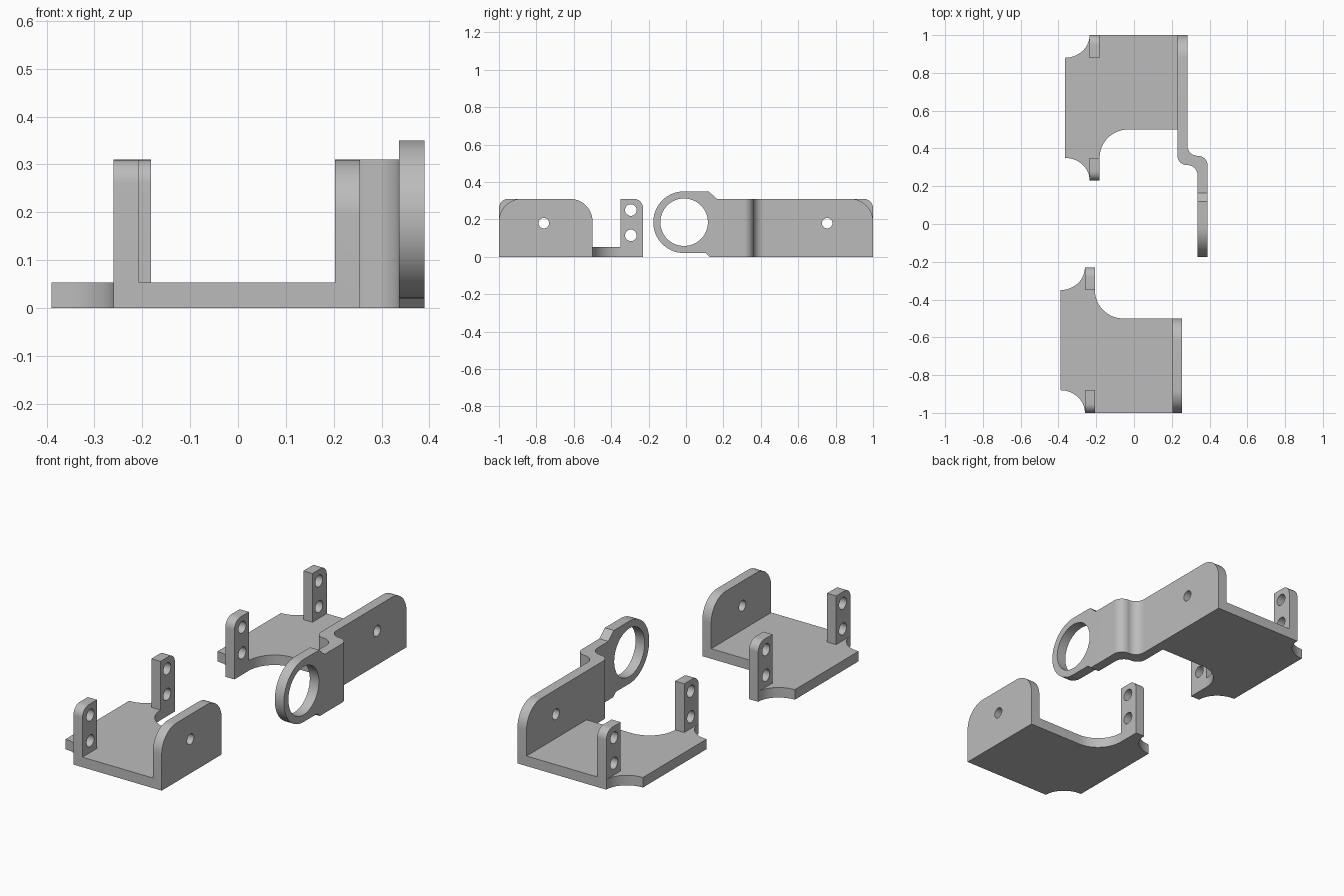
import bpy, bmesh
from math import cos, sin, radians

if "Cube" in bpy.data.objects:
    bpy.data.objects.remove(bpy.data.objects["Cube"])

steel = bpy.data.materials.new("plain grey")
steel.diffuse_color = (0.5, 0.5, 0.5, 1)
steel.use_nodes = True
steel.node_tree.nodes["Principled BSDF"].inputs["Base Color"].default_value = steel.diffuse_color

H, PLATE, T = 0.31, 0.053, 0.053   # wall height, plate and sheet thickness


def arc(cx, cy, rx, ry, a0, a1, n=14):
    """Points along an elliptical arc, angles in degrees."""
    angles = [radians(a0 + (a1 - a0) * i / n) for i in range(n + 1)]
    return [(cx + rx * cos(a), cy + ry * sin(a)) for a in angles]


def prism(name, pts, axis, lo, hi):
    """Extrude an outline along z (pts are x,y) or along x (pts are y,z)."""
    bm = bmesh.new()
    place = (lambda p, d: (p[0], p[1], d)) if axis == "z" else (lambda p, d: (d, p[0], p[1]))
    low = [bm.verts.new(place(p, lo)) for p in pts]
    high = [bm.verts.new(place(p, hi)) for p in pts]
    bm.faces.new(low)
    bm.faces.new(high)
    for i in range(len(pts)):
        j = (i + 1) % len(pts)
        bm.faces.new((low[i], low[j], high[j], high[i]))
    bmesh.ops.recalc_face_normals(bm, faces=bm.faces)
    me = bpy.data.meshes.new(name)
    bm.to_mesh(me)
    bm.free()
    me.materials.append(steel)
    ob = bpy.data.objects.new(name, me)
    bpy.context.collection.objects.link(ob)
    return ob


def combine(ob, other, op):
    """Apply a boolean and discard the second object."""
    mod = ob.modifiers.new(op.lower(), "BOOLEAN")
    mod.operation, mod.solver, mod.object = op, "EXACT", other
    bpy.context.view_layer.objects.active = ob
    bpy.ops.object.modifier_apply(modifier=mod.name)
    bpy.data.objects.remove(other)


def drill(ob, y, z, r, n=32):
    """Round hole through a part along x."""
    combine(ob, prism("drill", arc(y, z, r, r, 0, 360 - 360 / n, n - 1), "x", -1, 1), "DIFFERENCE")


def base_bracket(name, dx, s):
    """Floor plate with scalloped corners and two drilled tabs; s mirrors in y."""
    pts = ([(0.255, 1)] + arc(-0.365, 1, 0.13, 0.12, 0, -90)
           + arc(-0.365, 0.23, 0.13, 0.12, 90, 0) + [(-0.182, 0.23)]
           + arc(-0.032, 0.35, 0.15, 0.15, 180, 90) + [(0.255, 0.5)])
    plate = prism(name, [(x + dx, y * s) for x, y in pts], "z", 0, PLATE)
    for outer, inner in ((1, 0.88), (0.23, 0.35)):
        d = 1 if inner > outer else -1
        r = 0.05
        prof = [(inner, 0), (inner, H)] + [
            (outer + d * (r - r * sin(radians(a))), H - r + r * cos(radians(a)))
            for a in range(0, 91, 9)] + [(outer, 0)]
        tab = prism("tab", [(y * s, z) for y, z in prof], "x", -0.235 + dx, -0.235 + T + dx)
        for z in (0.115, 0.25):
            drill(tab, (outer + d * 0.065) * s, z, 0.031)
        combine(plate, tab, "UNION")
    return plate


def finish(ob):
    bpy.ops.object.select_all(action="DESELECT")
    ob.select_set(True)
    bpy.context.view_layer.objects.active = ob
    bpy.ops.object.shade_smooth_by_angle(angle=radians(25))


# Front bracket: plate, tabs and a wall with rounded upper corners
front = base_bracket("front_bracket", -0.025, -1)
wall = prism("front_wall", [(-1, 0)] + arc(-0.88, H - 0.12, 0.12, 0.12, 180, 90)
             + arc(-0.62, H - 0.12, 0.12, 0.12, 90, 0) + [(-0.5, 0)], "x", 0.203, 0.255)
drill(wall, -0.76, 0.18, 0.028)
combine(front, wall, "UNION")

# Rear strap: side outline with ring end, trimmed by the stepped plan shape
strap = prism("ring_strap", [(1, 0)] + arc(0.88, H - 0.12, 0.12, 0.12, 0, 90)
              + [(0.165, H), (0.12, 0.35)]
              + arc(-0.01, 0.185, 0.165, 0.165, 90, 270, 36)
              + [(0.105, 0.02), (0.125, 0)], "x", 0, 0.6)
plan = prism("strap_plan", [(0.283, 1.1)]
             + arc(0.337, 0.415, 0.054, 0.054, 180, 270)
             + arc(0.338, 0.309, 0.052, 0.052, 90, 0)
             + [(0.39, -0.3), (0.337, -0.3)]
             + arc(0.281, 0.256, 0.056, 0.056, 0, 90)
             + arc(0.28, 0.362, 0.05, 0.05, 270, 180) + [(0.23, 1.1)], "z", -0.1, 0.5)
combine(strap, plan, "INTERSECT")
drill(strap, -0.01, 0.185, 0.127, 64)
drill(strap, 0.755, 0.18, 0.028)

# Rear bracket: mirrored plate and tabs joined to the strap
rear = base_bracket("rear_bracket", 0, 1)
combine(rear, strap, "UNION")

for part in (front, rear):
    finish(part)
